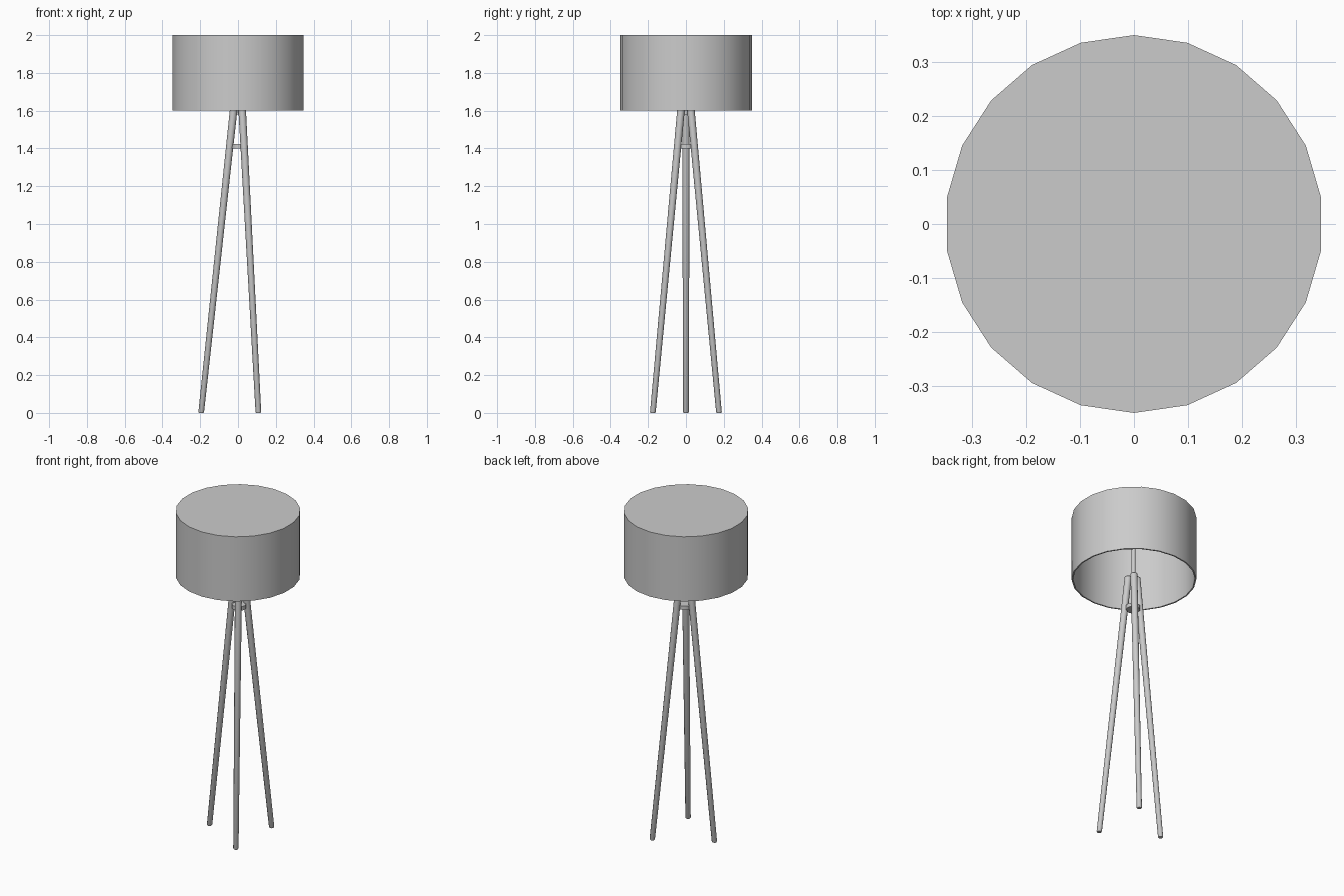
import bpy, bmesh, math
from mathutils import Vector

cube = bpy.data.objects.get("Cube")
if cube:
    bpy.data.objects.remove(cube, do_unlink=True)

grey = bpy.data.materials.new("light grey")
grey.use_nodes = True
colour = (0.6, 0.6, 0.6, 1)
grey.diffuse_color = colour
grey.node_tree.nodes["Principled BSDF"].inputs["Base Color"].default_value = colour


def lathe(name, rings, sides, turn=0.0, close=True):
    """Skin a stack of horizontal rings, each given as (centre, radius)."""
    bm = bmesh.new()
    loops = []
    for centre, radius in rings:
        angles = [turn + math.tau * i / sides for i in range(sides)]
        loops.append([bm.verts.new(Vector(centre) + radius * Vector((math.cos(a), math.sin(a), 0)))
                      for a in angles])
    for low, high in zip(loops, loops[1:]):
        for i in range(sides):
            j = (i + 1) % sides
            bm.faces.new((low[i], low[j], high[j], high[i]))
    if close:
        bm.faces.new(loops[0][::-1])
        bm.faces.new(loops[-1])
    bm.normal_update()
    mesh = bpy.data.meshes.new(name)
    bm.to_mesh(mesh)
    bm.free()
    mesh.materials.append(grey)
    obj = bpy.data.objects.new(name, mesh)
    bpy.context.collection.objects.link(obj)
    bpy.ops.object.select_all(action='DESELECT')
    obj.select_set(True)
    bpy.context.view_layer.objects.active = obj
    bpy.ops.object.shade_smooth_by_angle(angle=math.radians(35))
    return obj


# Drum shade: closed on top, open below, with a thin wall
R, WALL, BOTTOM, TOP = 0.35, 0.008, 1.6, 2.0
inner = R - WALL
lathe("lamp_shade",
      [((0, 0, TOP - WALL), inner), ((0, 0, BOTTOM), inner),
       ((0, 0, BOTTOM), R), ((0, 0, TOP), R)],
      22, turn=math.pi / 2)

# Three tapered legs leaning in to the middle
AXIS = 0.007
for name, degrees in (("left_back_leg", 60), ("right_leg", 180), ("left_front_leg", 300)):
    a = math.radians(degrees)

    def point(r, z):
        return (AXIS + r * math.cos(a), r * math.sin(a), z)
    lathe(name, [(point(0.202, 0), 0.012), (point(0.2015, 0.005), 0.015),
                 (point(0.029, 1.615), 0.02), (point(0.0285, 1.62), 0.016)], 12)

# Small disc tying the legs together, and the rod carrying the shade
lathe("leg_joint", [((AXIS, 0, 1.4), 0.04), ((AXIS, 0, 1.424), 0.04)], 16)
lathe("shade_rod", [((AXIS / 2, 0, 1.58), 0.012), ((AXIS / 2, 0, TOP - WALL), 0.012)], 12)
